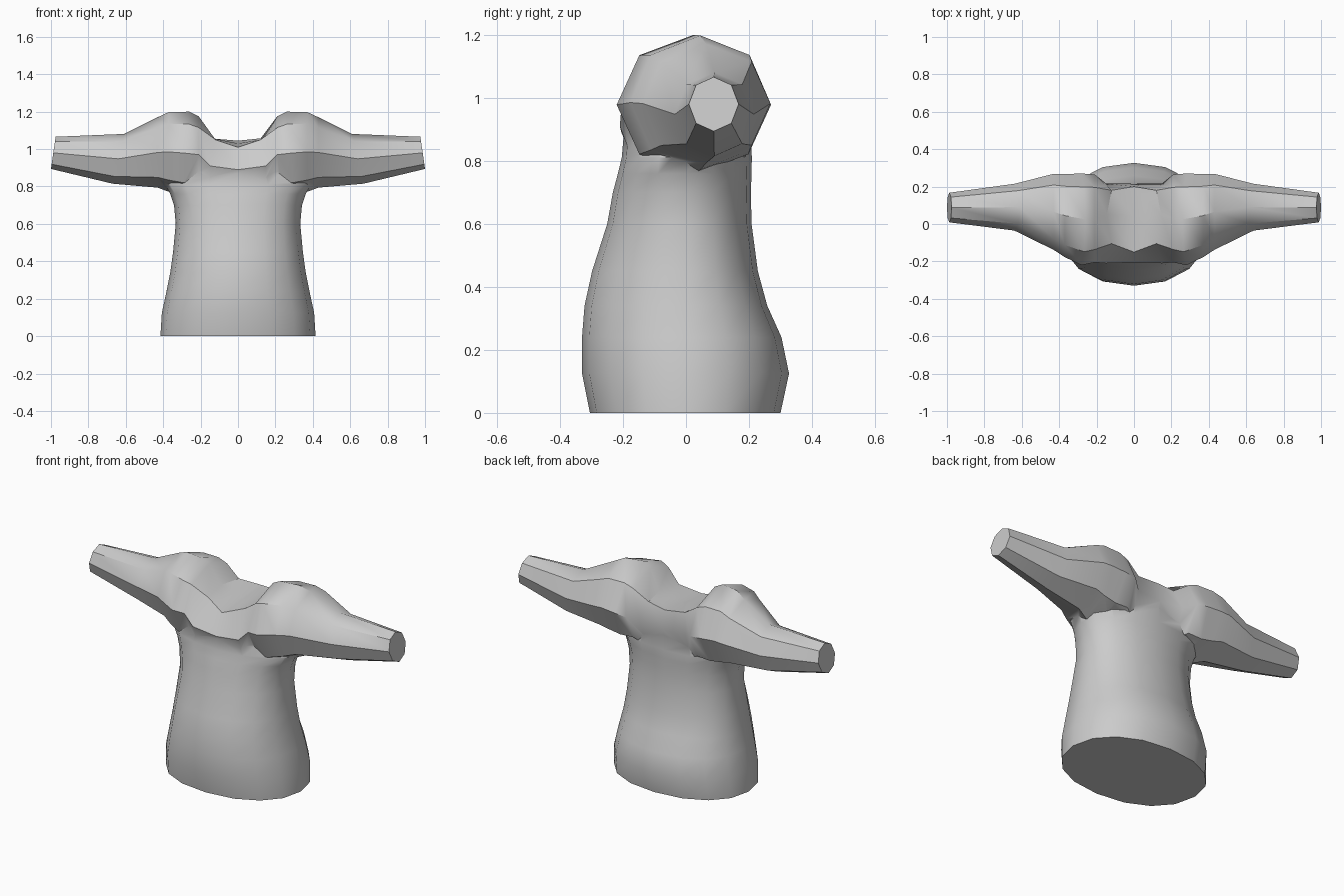
import bpy, bmesh
from math import sin, cos, pi, radians

if "Cube" in bpy.data.objects:
    bpy.data.objects.remove(bpy.data.objects["Cube"])


def loft(name, rings):
    """Skin a list of equally sized rings and cap both ends."""
    bm = bmesh.new()
    loops = [[bm.verts.new(p) for p in ring] for ring in rings]
    n = len(loops[0])
    for a, b in zip(loops, loops[1:]):
        for i in range(n):
            j = (i + 1) % n
            bm.faces.new((a[i], a[j], b[j], b[i]))
    bm.faces.new(loops[0])
    bm.faces.new(loops[-1])
    bmesh.ops.recalc_face_normals(bm, faces=bm.faces)
    mesh = bpy.data.meshes.new(name)
    bm.to_mesh(mesh)
    bm.free()
    obj = bpy.data.objects.new(name, mesh)
    bpy.context.collection.objects.link(obj)
    return obj


def power(v, e):
    return abs(v) ** e * (1 if v >= 0 else -1)


def torso_ring(z, half_width, front, back, sides=16):
    ring = []
    for i in range(sides):
        a = 2 * pi * i / sides
        depth = back if sin(a) > 0 else front
        ring.append((half_width * power(cos(a), 0.92), depth * power(sin(a), 0.92), z))
    return ring


def arm_ring(x, y, z, ry, rz, tilt):
    return [(x - tilt * sin(k * pi / 4), y + ry * cos(k * pi / 4), z + rz * sin(k * pi / 4))
            for k in range(8)]


# Torso: height, half width, front depth, back depth
torso = loft("torso", [torso_ring(*r) for r in (
    (0.00, 0.415, 0.305, 0.300),
    (0.125, 0.407, 0.330, 0.327),
    (0.24, 0.382, 0.330, 0.303),
    (0.34, 0.362, 0.322, 0.258),
    (0.45, 0.347, 0.298, 0.228),
    (0.60, 0.333, 0.250, 0.208),
    (0.70, 0.342, 0.232, 0.206),
    (0.76, 0.362, 0.216, 0.208),
    (0.81, 0.390, 0.204, 0.209),
    (0.90, 0.350, 0.196, 0.205),
    (0.96, 0.280, 0.150, 0.170))])

# Collar sections: flat-topped neck opening, (x, y, z)
centre = [(0, y, z) for y, z in (
    (0.215, 0.93), (0.20, 1.045), (0.04, 1.03), (-0.15, 1.01),
    (-0.205, 0.89), (-0.16, 0.78), (0.03, 0.72), (0.17, 0.78))]
collar = [(0.15, 0.217, 0.94), (0.12, 0.18, 1.055), (0.145, 0.05, 1.06), (0.12, -0.105, 1.05),
          (0.15, -0.21, 0.91), (0.15, -0.165, 0.79), (0.15, 0.03, 0.73), (0.15, 0.17, 0.79)]

# Shoulder and sleeve: x, centre y, centre z, y radius, z radius, tilt
half = [collar] + [arm_ring(*r) for r in (
    (0.21, 0.03, 0.970, 0.235, 0.205, 0.0),
    (0.28, 0.025, 0.978, 0.245, 0.222, 0.02),
    (0.37, 0.045, 0.985, 0.222, 0.213, 0.0),
    (0.43, 0.065, 0.982, 0.203, 0.188, 0.0),
    (0.64, 0.09, 0.948, 0.125, 0.133, 0.03),
    (0.9875, 0.088, 0.98, 0.079, 0.086, 0.0125))]
mirrored = [[(-x, y, z) for x, y, z in ring] for ring in reversed(half)]
sleeves = loft("sleeves", mirrored + [centre] + half)

# Join into one continuous body
union = torso.modifiers.new("join", 'BOOLEAN')
union.operation = 'UNION'
union.solver = 'EXACT'
union.object = sleeves
bpy.context.view_layer.objects.active = torso
torso.select_set(True)
bpy.ops.object.modifier_apply(modifier=union.name)
bpy.data.objects.remove(sleeves)
torso.name = "torso_with_sleeves"
bpy.ops.object.shade_smooth_by_angle(angle=radians(40))
